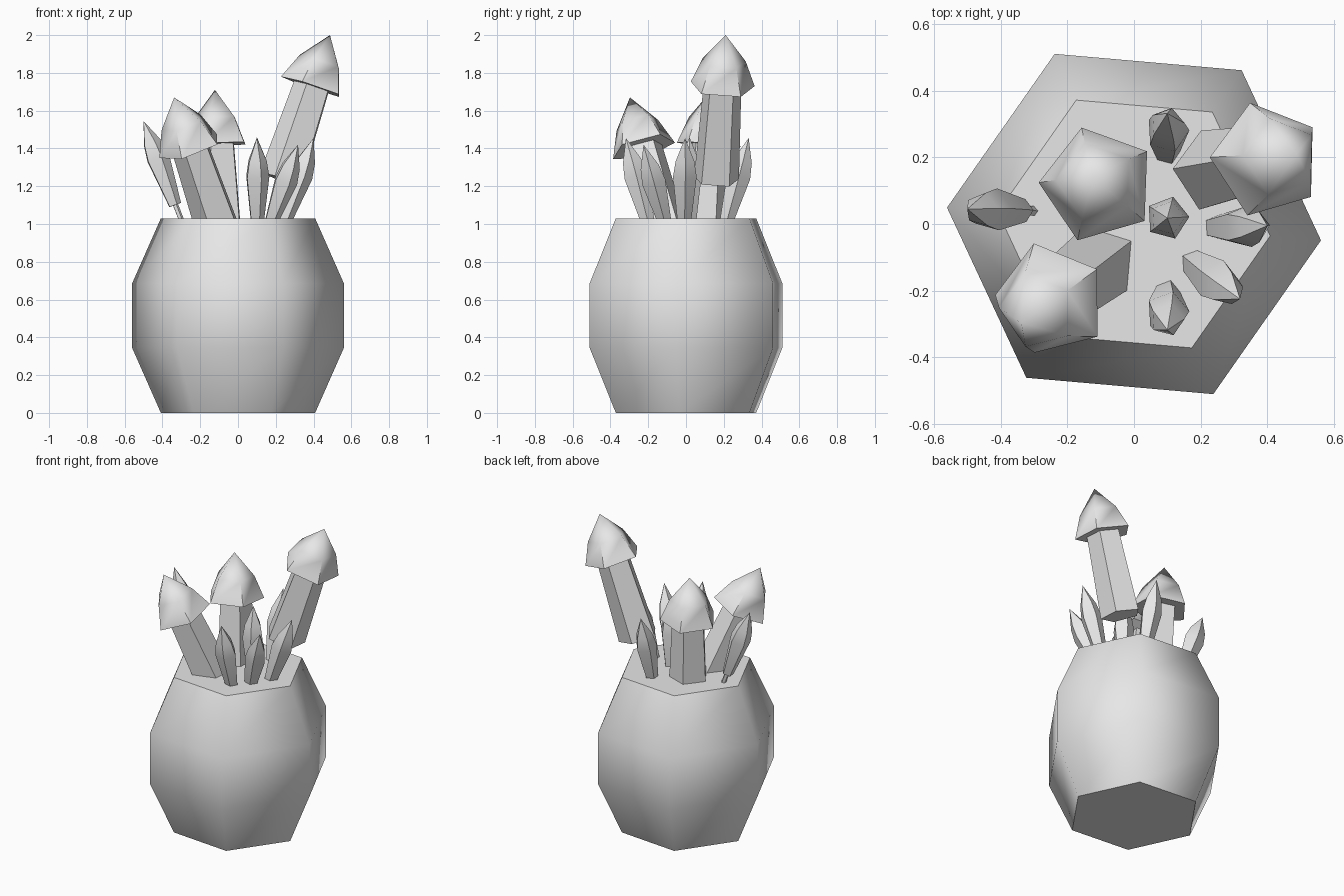
import bpy, bmesh, math
from mathutils import Vector

if "Cube" in bpy.data.objects:
    bpy.data.objects.remove(bpy.data.objects["Cube"])

grey = bpy.data.materials.new("plain_grey")
grey.diffuse_color = (0.8, 0.8, 0.8, 1)
grey.use_nodes = True
grey.node_tree.nodes["Principled BSDF"].inputs["Base Color"].default_value = grey.diffuse_color


def lathe(name, base, tip, profile, sides, turn):
    """Low-poly solid: (radius, distance) rings along the line base -> tip."""
    base, tip = Vector(base), Vector(tip)
    q = Vector((0, 0, 1)).rotation_difference((tip - base).normalized())
    bm = bmesh.new()
    rings = []
    for r, d in profile:
        if r == 0:
            rings.append([bm.verts.new(base + q @ Vector((0, 0, d)))])
            continue
        ring = []
        for i in range(sides):
            a = math.radians(turn) + 2 * math.pi * i / sides
            ring.append(bm.verts.new(base + q @ Vector((r * math.cos(a), r * math.sin(a), d))))
        rings.append(ring)
    for low, high in zip(rings, rings[1:]):
        for i in range(sides):
            j = (i + 1) % sides
            if len(high) == 1:
                bm.faces.new((low[i], low[j], high[0]))
            else:
                bm.faces.new((low[i], low[j], high[j], high[i]))
    bm.faces.new(rings[0][::-1])
    if len(rings[-1]) > 1:
        bm.faces.new(rings[-1])
    bmesh.ops.recalc_face_normals(bm, faces=bm.faces)
    me = bpy.data.meshes.new(name)
    bm.to_mesh(me)
    bm.free()
    me.materials.append(grey)
    ob = bpy.data.objects.new(name, me)
    bpy.context.collection.objects.link(ob)
    bpy.ops.object.select_all(action='DESELECT')
    ob.select_set(True)
    bpy.context.view_layer.objects.active = ob
    bpy.ops.object.shade_smooth_by_angle(angle=math.radians(65))
    return ob


# Six-sided barrel pot
lathe("pot", (0, 0, 0), (0, 0, 1),
      [(0.41, 0), (0.563, 0.345), (0.563, 0.685), (0.41, 1.03)], 6, -5)

# Large arrow-headed stalks: (name, bottom of stem, tip)
stalks = [
    ("tall_stalk", (0.235, 0.16, 1.235), (0.487, 0.21, 2.0)),
    ("middle_stalk", (-0.085, 0.085, 0.93), (-0.122, 0.138, 1.71)),
    ("front_stalk", (-0.085, -0.1, 0.93), (-0.338, -0.297, 1.67)),
]
for name, b, t in stalks:
    n = (Vector(t) - Vector(b)).length
    lathe(name, b, t, [(0.125, 0), (0.105, n - 0.29), (0.178, n - 0.29),
                       (0.12, n - 0.15), (0, n)], 5, 106)

# Small pointed buds: (name, base, tip)
buds = [
    ("left_bud", (-0.335, 0.04, 1.10), (-0.50, 0.045, 1.545)),
    ("centre_bud", (0.10, 0.018, 1.00), (0.10, 0.018, 1.46)),
    ("back_bud", (0.10, 0.21, 1.00), (0.10, 0.332, 1.455)),
    ("front_bud", (0.10, -0.20, 1.00), (0.10, -0.318, 1.455)),
    ("front_right_bud", (0.17, -0.11, 1.00), (0.318, -0.225, 1.42)),
    ("right_bud", (0.24, -0.01, 1.00), (0.40, -0.005, 1.455)),
]
for name, b, t in buds:
    n = (Vector(t) - Vector(b)).length
    lathe(name, b, t, [(0.036, 0), (0.066, n - 0.21), (0.052, n - 0.125), (0, n)], 5, 3)

# Thin stem that carries the raised left bud
lathe("left_bud_stem", (-0.285, 0.038, 0.98), (-0.335, 0.04, 1.11),
      [(0.015, 0), (0.015, 0.14)], 5, 3)
